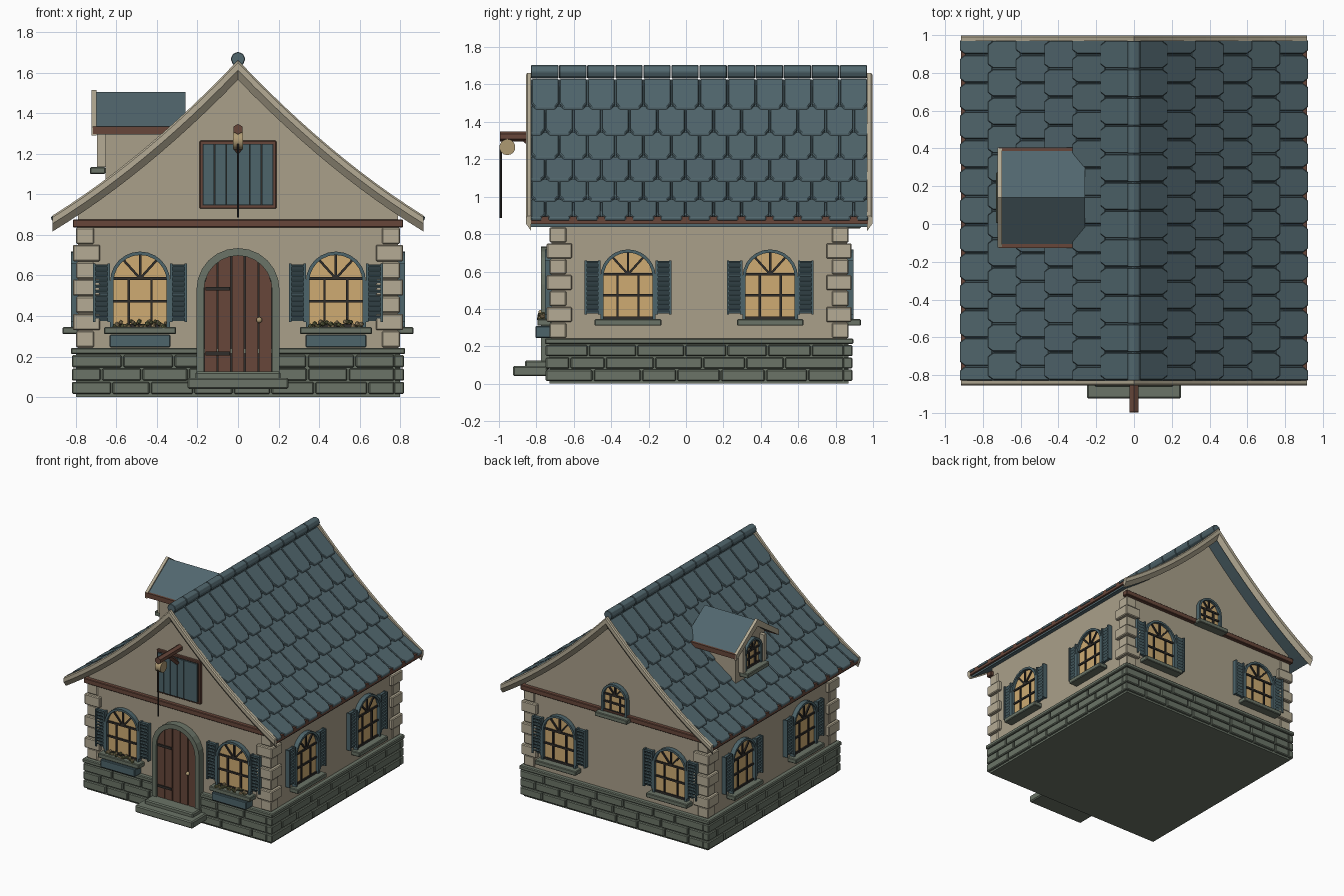
import bpy, bmesh, random
from math import sin, cos, pi, sqrt, radians
from mathutils import Matrix, Vector

random.seed(4)
cube = bpy.data.objects.get("Cube")
if cube:
    bpy.data.objects.remove(cube, do_unlink=True)

COLOURS = {
    "plaster": (.40, .35, .255), "pale_stone": (.46, .41, .30), "grey_stone": (.145, .175, .135),
    "slate": (.083, .135, .155), "teal_paint": (.074, .128, .145), "brown_wood": (.135, .062, .042),
    "lit_glass": (.62, .41, .17), "dark_iron": (.03, .027, .024),
    "straw": (.42, .32, .17), "leaf_green": (.13, .14, .06)}
MATS = {}
for key, rgb in COLOURS.items():
    m = MATS[key] = bpy.data.materials.new(key)
    m.use_nodes = True
    m.diffuse_color = (*rgb, 1)
    m.node_tree.nodes["Principled BSDF"].inputs["Base Color"].default_value = (*rgb, 1)

PARTS = {}
I = Matrix.Identity(4)
T = Matrix.Translation


def part(name, mat, bevel=0):
    """Mesh being gathered for one named part."""
    return PARTS.setdefault(name, (bmesh.new(), mat, bevel))[0]


def box(bm, x0, x1, y0, y1, z0, z1, M=I):
    size = Matrix.Diagonal((x1 - x0, y1 - y0, z1 - z0, 1))
    bmesh.ops.create_cube(bm, size=1, matrix=M @ T(((x0 + x1) / 2, (y0 + y1) / 2, (z0 + z1) / 2)) @ size)


def loft(bm, sections, M=I):
    """Join closed sections of equal length and cap both ends."""
    rings = [[bm.verts.new(M @ Vector(p)) for p in s] for s in sections]
    n = len(rings[0])
    for a, b in zip(rings, rings[1:]):
        for i in range(n):
            bm.faces.new((a[i], a[(i + 1) % n], b[(i + 1) % n], b[i]))
    bm.faces.new(rings[0][::-1])
    bm.faces.new(rings[-1])


def prism(bm, outline, y0, y1, M=I):
    loft(bm, [[(x, y, z) for x, z in outline] for y in (y0, y1)], M)


def arch(hw, z0, zs, n=12):
    arc = [(-hw * cos(pi * i / n), zs + hw * sin(pi * i / n)) for i in range(n + 1)]
    return [(-hw, z0)] + arc + [(hw, z0)]


def band(bm, outer, inner, y0, y1, M=I):
    loft(bm, [[(o[0], y0, o[1]), (o[0], y1, o[1]), (i[0], y1, i[1]), (i[0], y0, i[1])]
              for o, i in zip(outer, inner)], M)


def bar(bm, a, b, r, sides=6):
    a, b = Vector(a), Vector(b)
    rot = (b - a).to_track_quat('Z', 'Y').to_matrix().to_4x4()
    bmesh.ops.create_cone(bm, cap_ends=True, segments=sides, radius1=r, radius2=r,
                          depth=(b - a).length, matrix=T((a + b) / 2) @ rot)


CY, WALL = .07, .79     # house centre in y, wall distance from centre


def side(k, u=0, cx=0, cy=CY):
    """Place front-facing geometry on side k (front, left, back, right)."""
    return T((cx, cy, 0)) @ Matrix.Rotation(k * pi / 2, 4, 'Z') @ T((u, 0, 0))


def roof_z(x, n=0):
    x = abs(x)
    return 1.645 - 1.049 * x + .235 * x * x + n * sqrt(1 + (1.049 - .47 * x) ** 2)


# Plastered body with both gables
xs = [WALL * i / 8 for i in range(-8, 9)]
prism(part("plaster_walls", "plaster"),
      [(-WALL, .2)] + [(x, roof_z(x, -.04)) for x in xs] + [(WALL, .2)], CY - WALL, CY + WALL)

# Stone base, laid in courses
bm = part("base_core", "grey_stone")
box(bm, -.8, .8, CY - .8, CY + .8, 0, .22)
box(part("base_cap", "grey_stone", .006), -.825, .825, CY - .825, CY + .825, .212, .243)
bm = part("base_blocks", "grey_stone", .006)
for k in range(4):
    for row in range(3):
        x = -.82
        while x < .78:
            end = x + random.uniform(.18, .27) * (.6 if x == -.82 and row == 1 else 1)
            end = .78 if end > .68 else end
            box(bm, x, end - .008, -.82, -.77, .015 + row * .066, .075 + row * .066, side(k))
            x = end

# Corner quoins, long and short in turn
bm = part("corner_quoins", "pale_stone", .006)
for k in range(4):
    for row in range(7):
        w, out = (.135, .815) if row % 2 else (.09, .8)
        z = .245 + row * .085
        box(bm, out - w, out, -out, w - out, z, z + .081, side(k))

# Timber beams across the gables
for k, name in ((0, "front_beam"), (2, "back_beam")):
    box(part(name, "brown_wood", .004), -.815, .815, -.82, -.77, .837, .876, side(k))


def window(name, M, hw, z0, zs, shutters=True, planter=False):
    y = -WALL
    prism(part(name + "_glass", "lit_glass"), arch(hw - .01, z0, zs), y - .012, y + .01, M)
    frame = part(name + "_frame", "teal_paint")
    band(frame, arch(hw, z0, zs), arch(hw - .017, z0, zs), y - .035, y, M)
    bars = part(name + "_bars", "dark_iron")
    in_w = hw - .015
    for z in (z0 + .008, (z0 + zs) / 2 + .015, zs + .015):
        box(bars, -in_w, in_w, y - .022, y, z - .007, z + .007, M)
    for s in (-.38, .38):
        box(bars, s * hw - .006, s * hw + .006, y - .022, y, z0, zs + .015, M)
    for ang in (-42, 0, 42):
        ray = M @ T((0, 0, zs + .015)) @ Matrix.Rotation(radians(ang), 4, 'Y')
        box(bars, -.006, .006, y - .022, y, 0, in_w - .012, ray)
    box(part(name + "_sill", "grey_stone", .005), -hw - .03, hw + .03, y - .075, y, z0 - .035, z0, M)
    if shutters:
        bm = part(name + "_shutters", "teal_paint")
        for s in (-1, 1):
            c = s * (hw + .042)
            box(bm, c - .036, c + .036, y - .02, y, .375, .655, M)
            for e in (-1, 1):
                box(bm, c + e * .036 - .006, c + e * .036 + .006, y - .035, y, .37, .66, M)
            for i in range(11):
                tilt = M @ T((c, y - .022, .39 + i * .025)) @ Matrix.Rotation(.6, 4, 'X')
                box(bm, -.032, .032, -.004, .004, -.012, .012, tilt)
    if planter:
        box(part(name + "_planter", "teal_paint", .005), -.15, .15, y - .085, y, .245, .308, M)
        for i in range(26):
            kind = ("leaf_green", "straw")[i % 2]
            bm = part(name + ("_leaves", "_flowers")[i % 2], kind)
            p = (-.125 + i * .01, y - random.uniform(.03, .065), z0 + random.uniform(.0, .03))
            bmesh.ops.create_icosphere(bm, subdivisions=1, radius=random.uniform(.009, .015), matrix=M @ T(p))


# Arched windows on all four sides, plus the back gable
for k, wall in enumerate(("front", "left", "back", "right")):
    for s, word in ((-1, "first"), (1, "second")):
        u = s * (.38 if k % 2 else .483)
        window(f"{wall}_{word}_window", side(k, u), .148, .345, .57, planter=(k == 0))
window("gable_window", side(2), .11, .865, .985, shutters=False)

# Door with arched surround, planks and ironwork
R, ZS = .168, .53
band(part("door_surround", "grey_stone"), arch(.205, .12, ZS), arch(R, .12, ZS), -.775, -.7)
prism(part("door_back", "dark_iron"), arch(R, .12, ZS), -.755, -.7)
bm = part("door_planks", "brown_wood")
for i in range(5):
    x0 = -R + i * R * .4
    px = [x0 + .003 + j * (R * .4 - .006) / 4 for j in range(5)]
    top = [(x, ZS + sqrt(R * R - x * x)) for x in px]
    prism(bm, [(px[0], .122)] + top + [(px[-1], .122)], -.764, -.72)
for z in (.215, .535):
    box(part("door_hinges", "dark_iron"), -.16, -.04, -.772, -.75, z - .009, z + .009)
bmesh.ops.create_icosphere(part("door_knob", "straw"), subdivisions=2, radius=.015, matrix=T((.105, -.775, .38)))
bm = part("door_steps", "grey_stone", .008)
box(bm, -.25, .25, -.925, -.74, .04, .095)
box(bm, -.21, .21, -.86, -.73, .075, .125)

# Loft hatch in the front gable
box(part("hatch_frame", "brown_wood", .004), -.19, .19, -.74, -.7, .93, 1.265)
box(part("hatch_back", "dark_iron"), -.175, .175, -.746, -.7, .945, 1.25)
for i in range(6):
    x = -.174 + i * .058
    box(part("hatch_planks", "teal_paint"), x + .002, x + .056, -.755, -.7, .947, 1.248)

# Hoist with pulley and rope
bar(part("hoist_beam", "brown_wood"), (0, -.995, 1.322), (0, -.7, 1.322), .026)
bar(part("hoist_brace", "brown_wood"), (0, -.86, 1.31), (0, -.71, 1.18), .018, 4)
bar(part("pulley", "straw"), (-.024, -.955, 1.265), (.024, -.955, 1.265), .043, 14)
bar(part("rope", "dark_iron"), (0, -.99, 1.27), (0, -.99, .885), .006)

# Roof slab, eave boards and bargeboards
Y0, Y1 = -.828, .972
xs = [.9 * i / 12 for i in range(-12, 13)]
prism(part("roof_slab", "slate"), [(x, roof_z(x, -.012)) for x in xs]
      + [(x, roof_z(x, -.045)) for x in xs[::-1]], Y0, Y1)
SECTION = [(0, .012), (.02, .012), (.028, .004), (.028, -.022), (0, -.055)]
for s, word in ((-1, "right"), (1, "left")):
    box(part(word + "_eave_board", "brown_wood"), *sorted((s * .893, s * .915)), Y0, Y1, .853, .893)
    for y, d, end in ((Y0, -1, "front"), (Y1 - .003, 1, "back")):
        loft(part(f"{end}_{word}_bargeboard", "pale_stone"),
             [[(s * .915 * i / 12, y + d * o, roof_z(.915 * i / 12, n)) for o, n in SECTION] for i in range(13)])

# Overlapping roof tiles with clipped corners
ROWS, COLS = 6, 12
W = (Y1 - Y0) / COLS
for s, word in ((-1, "right"), (1, "left")):
    bm = part(word + "_roof_tiles", "slate", .004)
    for row in range(ROWS):
        xa, xb = (.02 + .895 * (row + e) / ROWS for e in (-.1, 1.04))
        xa = max(xa, .01)
        a, b = Vector((s * xa, 0, roof_z(xa))), Vector((s * xb, 0, roof_z(xb)))
        up = Vector((s * (b - a).length * .6, 0, .8)).normalized()
        for col in range(COLS + row % 2):
            c = Y0 + (col + .5 - .5 * (row % 2)) * W
            h = W / 2 - .003
            shape = [(-h, 0), (h, 0), (h, .84), (h * .72, 1), (-h * .72, 1), (-h, .84)]
            pts = [a.lerp(b, t) + up * (.016 * t - .012) + Vector((0, min(max(c + v, Y0), Y1), 0))
                   for v, t in shape]
            if pts[1].y - pts[0].y > .02:
                loft(bm, [[p - up * .012 for p in pts], [p + up * .008 for p in pts]])

# Ridge of short capping pieces
for i in range(COLS):
    bar(part("ridge_caps", "slate", .003), (0, Y0 + i * W, 1.668), (0, Y0 + (i + 1) * W - .004, 1.668), .036, 8)

# Dormer on the right slope
D = side(3, 0, .135, .14)
prism(part("dormer_walls", "plaster"), [(-.18, 1.03), (-.18, 1.345), (0, 1.47), (.18, 1.345), (.18, 1.03)],
      -WALL, -.42, D)
for s in (-1, 1):
    prism(part("dormer_roof", "slate"), [(0, 1.505), (s * .26, 1.325), (s * .26, 1.295), (0, 1.475)], -.836, -.395, D)
    prism(part("dormer_bargeboards", "pale_stone"),
          [(0, 1.515), (s * .265, 1.332), (s * .265, 1.29), (0, 1.46)], -.857, -.834, D)
    box(part("dormer_eave_boards", "brown_wood"), *sorted((s * .247, s * .266)), -.85, -.42, 1.298, 1.335, D)
    box(part("dormer_posts", "pale_stone"), *sorted((s * .115, s * .145)), -.83, -.78, 1.135, 1.34, D)
window("dormer_window", D, .105, 1.135, 1.25, shutters=False)

# Turn every gathered part into an object
SMOOTH = ("door_knob", "pulley", "rope")
for name, (bm, mat, bevel) in PARTS.items():
    bmesh.ops.recalc_face_normals(bm, faces=bm.faces)
    mesh = bpy.data.meshes.new(name)
    bm.to_mesh(mesh)
    bm.free()
    mesh.materials.append(MATS[mat])
    ob = bpy.data.objects.new(name, mesh)
    bpy.context.collection.objects.link(ob)
    if name in SMOOTH:
        mesh.shade_smooth()
        mesh.set_sharp_from_angle(angle=radians(40))
    if bevel:
        mod = ob.modifiers.new("soft_edges", 'BEVEL')
        mod.width, mod.segments = bevel, 1
